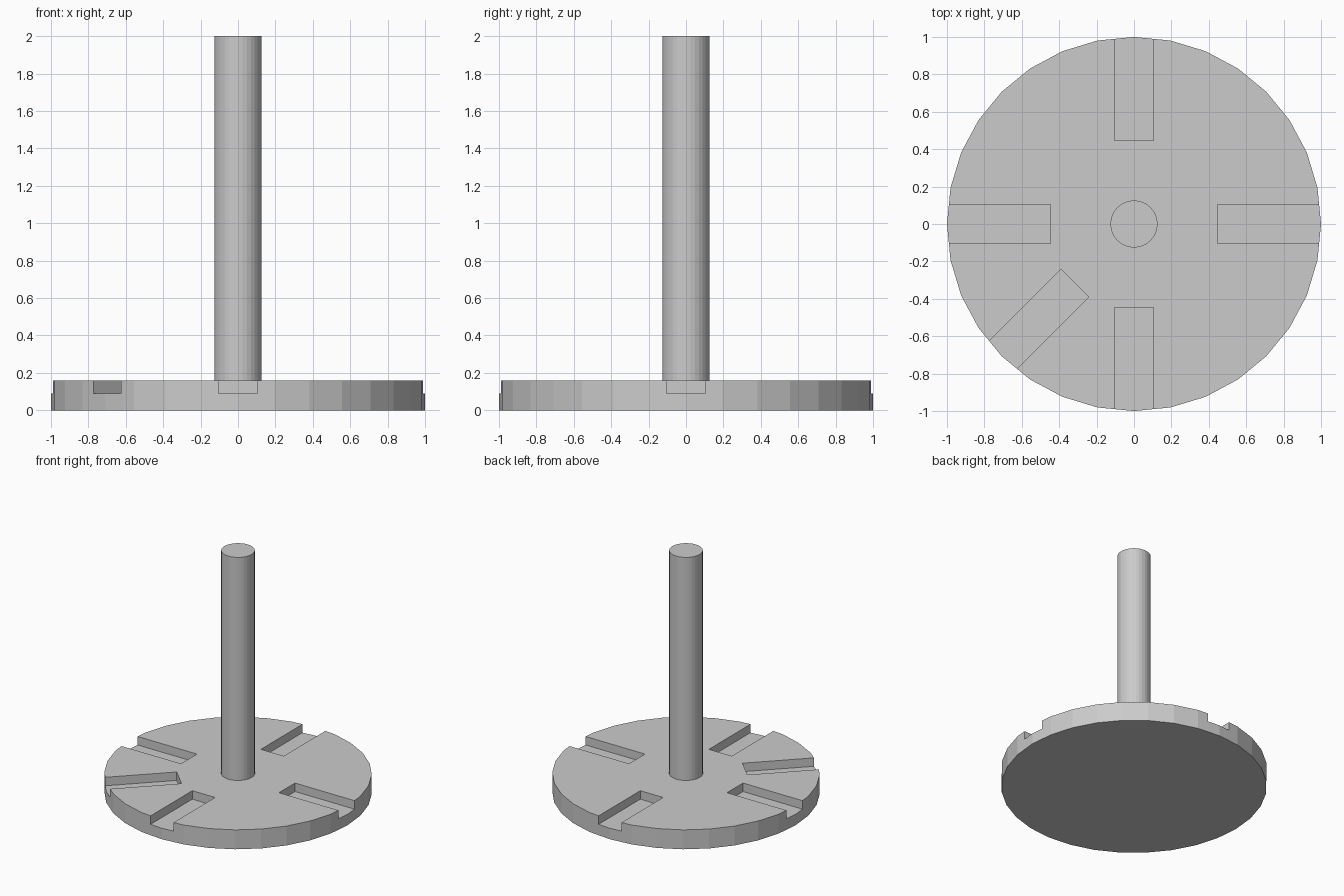
import bpy, math

if "Cube" in bpy.data.objects:
    bpy.data.objects.remove(bpy.data.objects["Cube"])

DISC_H, SLOT_Z = 0.16, 0.09
SLOT_W, SLOT_IN, SLOT_OUT = 0.208, 0.447, 1.2

grey = bpy.data.materials.new("plain grey")
grey.diffuse_color = (0.6, 0.6, 0.6, 1)
grey.use_nodes = True
grey.node_tree.nodes["Principled BSDF"].inputs["Base Color"].default_value = grey.diffuse_color


def cylinder(name, radius, z0, z1):
    bpy.ops.mesh.primitive_cylinder_add(vertices=32, radius=radius, depth=z1 - z0,
                                        location=(0, 0, (z0 + z1) / 2))
    ob = bpy.context.object
    ob.name = name
    ob.data.materials.append(grey)
    return ob


# Round base and upright shaft
base = cylinder("base_disc", 1.0, 0, DISC_H)
shaft = cylinder("shaft", 0.126, DISC_H, 2.0)

# Radial slots: four at right angles and one diagonal at the front left
for deg in (0, 90, 180, 270, 225):
    a = math.radians(deg)
    r = (SLOT_IN + SLOT_OUT) / 2
    bpy.ops.mesh.primitive_cube_add(size=1, rotation=(0, 0, a),
                                    location=(r * math.cos(a), r * math.sin(a), SLOT_Z + 0.1))
    cutter = bpy.context.object
    cutter.name = f"slot_cutter_{deg}"
    cutter.scale = (SLOT_OUT - SLOT_IN, SLOT_W, 0.2)
    cutter.data.materials.append(grey)
    cutter.hide_render = True
    cut = base.modifiers.new(f"slot_{deg}", 'BOOLEAN')
    cut.operation, cut.solver, cut.object = 'DIFFERENCE', 'EXACT', cutter
    bpy.context.view_layer.objects.active = base
    bpy.ops.object.modifier_apply(modifier=cut.name)
    bpy.data.objects.remove(cutter)
